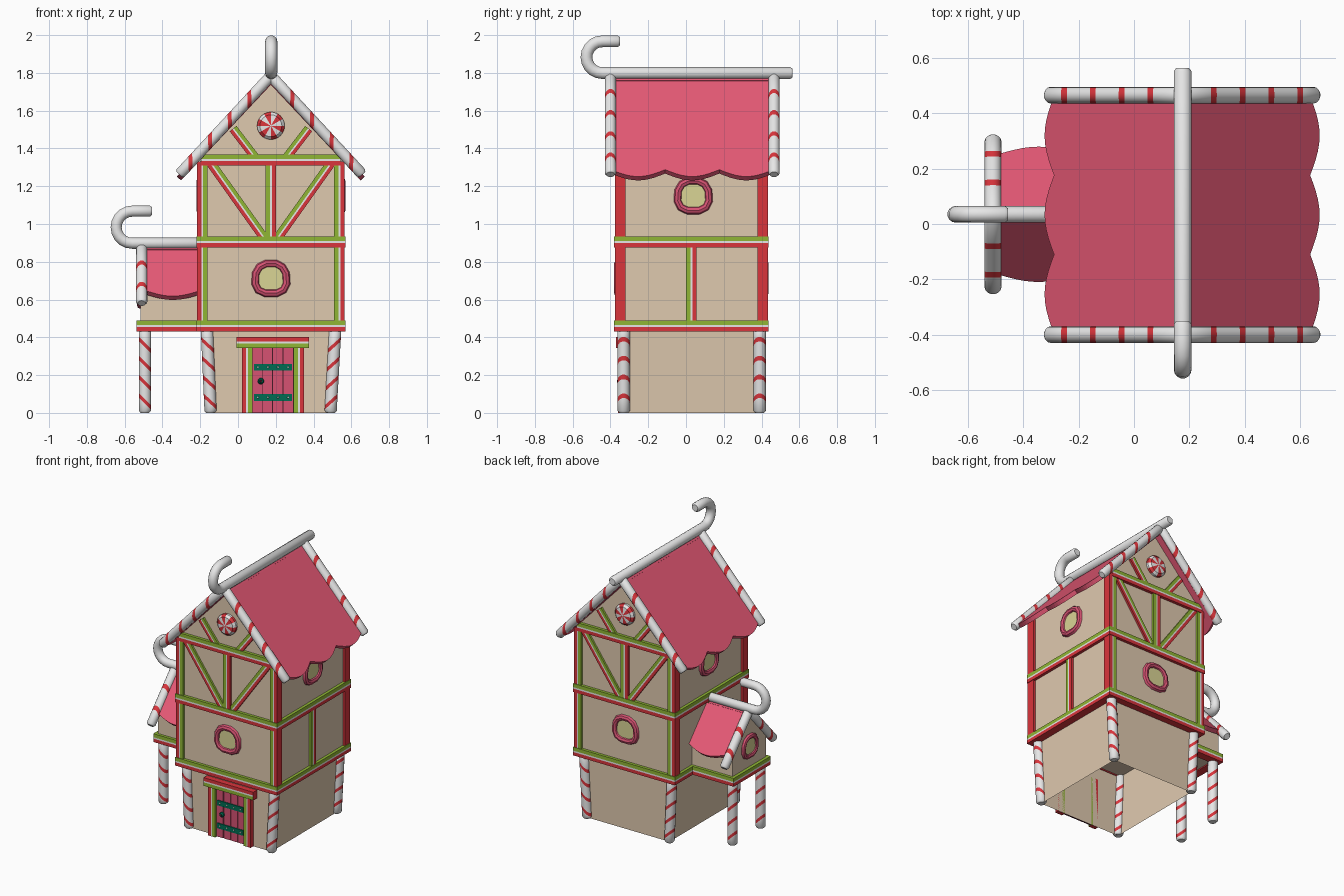
import bpy, bmesh, math
from mathutils import Vector as V, Matrix

if "Cube" in bpy.data.objects:
    bpy.data.objects.remove(bpy.data.objects["Cube"])

COLORS = {"tan wall": (.74, .585, .43), "sugar white": (.80, .80, .80), "candy red": (.70, .035, .045),
          "lime green": (.28, .47, .035), "roof pink": (.79, .10, .18), "trim pink": (.68, .085, .17),
          "pane yellow": (.70, .66, .30), "strap teal": (.0, .15, .085), "dark gap": (.06, .01, .02)}
MAT = {}
for n, c in COLORS.items():
    MAT[n] = bpy.data.materials.new(n)
    MAT[n].diffuse_color = (*c, 1)
CX, CY, HX, HY = .174, .0285, .394, .4085      # house centre and half sizes
I4 = Matrix.Identity(4)


def loft(name, secs, mats, fn=None, M=I4, closed=False, caps=True, smooth=False):
    """Skin equal point loops; fn(section, side) picks the material slot."""
    bm = bmesh.new()
    rows = [[bm.verts.new(M @ V(p)) for p in s] for s in secs]
    n, k = len(rows), len(rows[0])
    for i in range(n if closed else n - 1):
        a, b = rows[i], rows[(i + 1) % n]
        for j in range(k):
            f = bm.faces.new((a[j], a[(j + 1) % k], b[(j + 1) % k], b[j]))
            f.material_index = fn(i, j) if fn else 0
    if caps and not closed:
        bm.faces.new(rows[0])
        bm.faces.new(rows[-1])
    bmesh.ops.recalc_face_normals(bm, faces=bm.faces)
    me = bpy.data.meshes.new(name)
    bm.to_mesh(me)
    bm.free()
    for m in mats:
        me.materials.append(MAT[m])
    if smooth:
        me.polygons.foreach_set("use_smooth", [True] * len(me.polygons))
        me.set_sharp_from_angle(angle=math.radians(42))
    ob = bpy.data.objects.new(name, me)
    bpy.context.collection.objects.link(ob)
    return ob


def frame(n, origin):
    """Wall frame: local x = right seen from outside, y = up, z = outward."""
    n = V((*n, 0))
    r = V((0, 0, 1)).cross(n)
    return Matrix.Translation(V((*origin, 0))) @ Matrix((r, (0, 0, 1), n)).transposed().to_4x4()


def box(name, M, u0, u1, z0, z1, o0, o1, mat):
    return loft(name, [[(u0, z0, o), (u1, z0, o), (u1, z1, o), (u0, z1, o)] for o in (o0, o1)], [mat], M=M)


def beam(name, M, p0, p1, w=.055, o=0, depth=.055, mitre=False):
    """Candy beam with red, white and green strips; green lies left of p0->p1."""
    a, b = V((*p0, 0)), V((*p1, 0))
    d = (b - a).normalized()
    s = V((-d.y, d.x, 0))
    secs = []
    for p, inward in ((a, d), (b, -d)):
        q = inward * depth if mitre else V((0, 0, 0))
        outer = [p + s * w * t + V((0, 0, o)) for t in (-.5, -.1, .08, .5)]
        secs.append(outer + [v + q - V((0, 0, depth)) for v in reversed(outer)])
    slot = [0, 1, 2, 2, 2, 1, 0, 0]
    return loft(name, secs, ["candy red", "sugar white", "lime green"], lambda i, j: slot[j], M)


def tube(name, pts, r, N, mats, fn=None, M=I4, sides=14, closed=False, shear=None):
    """Round tube along a planar path; shear[i] tilts ring i along the path."""
    pts, N, n = [V(p) for p in pts], V(N), len(pts)
    secs = []
    for i, p in enumerate(pts):
        t = pts[(i + 1) % n] - pts[i - 1] if closed else pts[min(i + 1, n - 1)] - pts[max(i - 1, 0)]
        t.normalize()
        B = t.cross(N)
        rr = r * (.7 if not closed and i in (0, n - 1) else 1)
        k = shear[i] if shear else 0
        secs.append([p + rr * (math.cos(a) * N + math.sin(a) * (B + t * k))
                     for a in (2 * math.pi * q / sides for q in range(sides))])
    return loft(name, secs, mats, fn, M, closed, smooth=True)


def rod(name, p0, p1, r, N, first, pitch, tilt, w=.03):
    """Straight candy stick with slanted red bands."""
    p0, p1 = V(p0), V(p1)
    L = (p1 - p0).length
    s, c = [0, .012], first
    while c + w / 2 + r < L - .013:
        s += [c - w / 2, c + w / 2]
        c += pitch
    n = len(s)
    s += [L - .012, L]
    shear = [0, 0] + [tilt] * (n - 2) + [0, 0]
    return tube(name, [p0.lerp(p1, q / L) for q in s], r, N, ["sugar white", "candy red"],
                lambda i, j: int(2 <= i < n and i % 2 == 0), shear=shear)


def cane(name, P, start, bend, tip, z, R, r, N):
    """Ridge cane: straight run, half-circle crook, short return. P maps (s, z) to 3D."""
    pts = [(start, z), (start + (.012 if bend > start else -.012), z)]
    sg = 1 if bend > start else -1
    for i in range(11):
        a = math.pi * i / 10
        pts.append((bend + sg * R * math.sin(a), z + R - R * math.cos(a)))
    pts += [(tip + sg * .012, z + 2 * R), (tip, z + 2 * R)]
    return tube(name, [P(*p) for p in pts], r, N, ["sugar white"])


def disc(name, M, u, z, rings, mats, fn=None, sides=24):
    return loft(name, [[(u + r * math.cos(2 * math.pi * k / sides), z + r * math.sin(2 * math.pi * k / sides), o)
                        for k in range(sides)] for r, o in rings], mats, fn, M)


def window(name, M, u, z, s=1.0, o=-.02):
    """Rounded pane with an icing ring, a bit wider at the bottom."""
    path = []
    for k in range(12):
        a = 2 * math.pi * (k + .5) / 12
        c, q = math.cos(a), math.sin(a)
        sq = lambda t: math.copysign(abs(t) ** .8, t)
        path.append((u + s * .083 * sq(c) * (1 - .08 * q), z + s * .08 * sq(q), o))
    tube(name + "_ring", path, .021 * s, (0, 0, 1), ["trim pink"], M=M, sides=8, closed=True)
    loft(name + "_pane", [[(x, y, o + e) for x, y, _ in path] for e in (-.01, .006)], ["pane yellow"], M=M)


def roof(name, A, along, down, L, bulges, amp, th=.03):
    """Sloped slab with a scalloped eave."""
    A, along, down = V(A), V(along), V(down).normalized()
    nrm = along.cross(down).normalized()
    nrm *= th if nrm.z > 0 else -th
    secs, n = [], bulges * 10
    for i in range(n + 1):
        p = A + along * (i / n)
        e = p + down * (L + amp * abs(math.sin(math.pi * bulges * i / n)))
        secs.append([p, e, e - nrm, p - nrm])
    return loft(name, secs, ["roof pink"])


# Ground floor: tapered walls, open below, with four candy posts
loft("ground_floor_walls", [[(x0, -.33, z), (x1, -.33, z), (x1, .39, z), (x0, .39, z)]
                            for x0, x1, z in ((-.145, .49, 0), (-.165, .515, .445))], ["tan wall"], caps=False)
for x0, x1, tilt, sx in ((-.145, -.165, 1, "left"), (.49, .515, -1, "right")):
    for y, sy in ((-.33, "front"), (.39, "back")):
        rod(f"{sy}_{sx}_post", (x0, y, 0), (x1, y, .445), .033, (0, 1, 0), .06, .1, tilt, .024)

# Upper house body with gables
loft("upper_house_walls", [[(CX - .374, y, .44), (CX + .374, y, .44), (CX + .374, y, 1.342), (CX, y, 1.74),
                            (CX - .374, y, 1.342)] for y in (CY - HY + .02, CY + HY - .02)], ["tan wall"])

# Front and back: beams, braces, window and peppermint
for side, n in (("front", (0, -1)), ("back", (0, 1))):
    M = frame(n, (CX, CY + n[1] * HY))
    beam(side + "_base_beam", M, (-HX, .461), (HX, .461), .058, mitre=True)
    beam(side + "_middle_beam", M, (-HX, .905), (HX, .905), .06, mitre=True)
    beam(side + "_gable_beam", M, (-.369, 1.34), (.369, 1.34), .058)
    beam(side + "_left_corner", M, (-.363, 1.33), (-.363, .44), .055, -.004)
    beam(side + "_right_corner", M, (.363, .44), (.363, 1.33), .055, -.004)
    beam(side + "_centre_stud", M, (0, .92), (0, 1.33), .055, -.003)
    beam(side + "_left_brace", M, (-.32, 1.325), (-.035, .925), .048, -.007, .03)
    beam(side + "_right_brace", M, (.035, .925), (.32, 1.325), .048, -.007, .03)
    beam(side + "_left_gable_brace", M, (-.2, 1.505), (-.085, 1.355), .046, -.006, .03)
    beam(side + "_right_gable_brace", M, (.085, 1.355), (.2, 1.505), .046, -.006, .03)
    window(side + "_window", M, 0, .712)
    disc(side + "_peppermint", M, 0, 1.52, [(.073, -.03), (.073, -.005), (.058, .01), (.004, .016)],
         ["sugar white", "candy red"], lambda i, j: (j // 2) % 2)

# Right and left sides: beams, stud and window
for side, n in (("right", (1, 0)), ("left", (-1, 0))):
    M = frame(n, (CX + n[0] * HX, CY))
    beam(side + "_base_beam", M, (-HY, .461), (HY, .461), .058, mitre=True)
    beam(side + "_middle_beam", M, (-HY, .905), (HY, .905), .06, mitre=True)
    beam(side + "_stud", M, (0, .48), (0, .88), .055, -.003)
    window(side + "_window", M, .01 * n[0], 1.15)

# Main roof, striped bargeboards and ridge cane
for s, side in ((-1, "left"), (1, "right")):
    roof(side + "_roof", (CX, -.397, 1.78), (0, .86, 0), (s * .685, 0, -.728), .676, 3, .05)
    for y, end in ((-.4, "front"), (.466, "back")):
        rod(f"{end}_{side}_bargeboard", (CX, y, 1.785), (CX + s * .485, y, 1.262), .03, (0, 1, 0),
            .167, .153, -s)
cane("main_ridge_cane", lambda s, z: (CX + .002, s, z), .565, -.443, -.35, 1.799, .084, .032, (1, 0, 0))

# Side annex: walls, base beams, window, posts, roof and cane
AY = .035
loft("annex_walls", [[(x, AY - .185, .44), (x, AY + .185, .44), (x, AY + .185, .65), (x, AY, .85),
                      (x, AY - .185, .65)] for x in (-.515, -.19)], ["tan wall"])
M = frame((-1, 0), (-.537, AY))
beam("annex_end_beam", M, (-.205, .461), (.205, .461), .058, mitre=True)
window("annex_window", M, 0, .635, .85)
beam("annex_front_beam", frame((0, -1), (0, AY - .205)), (-.537, .461), (-.19, .461), .058, mitre=True)
beam("annex_back_beam", frame((0, 1), (0, AY + .205)), (.19, .461), (.537, .461), .058, mitre=True)
for s, side in ((-1, "front"), (1, "back")):
    rod(f"annex_{side}_post", (-.493, AY + s * .155, 0), (-.493, AY + s * .155, .445), .033, (0, 1, 0),
        .06, .1, 1, .024)
    roof(f"annex_{side}_roof", (-.495, AY, .885), (.3, 0, 0), (0, s * .676, -.737), .32, 1, .042)
    rod(f"annex_{side}_bargeboard", (-.51, AY, .878), (-.51, AY + s * .274, .58), .03, (1, 0, 0),
        .168, .153, s)
cane("annex_ridge_cane", lambda s, z: (s, AY, z), -.2, -.56, -.455, .898, .085, .03, (0, 1, 0))

# Door: frame, planks, straps, rivets and knob
M = frame((0, -1), (.185, -.33))
beam("door_left_jamb", M, (-.137, .35), (-.137, 0), .055, .03, .03)
beam("door_right_jamb", M, (.137, 0), (.137, .35), .055, .03, .03)
beam("door_lintel", M, (.192, .372), (-.192, .372), .057, .04, .04)
box("door_backing", M, -.11, .11, 0, .345, .001, .008, "dark gap")
for k in range(4):
    u = -.109 + k * .0548
    box(f"door_plank_{k + 1}", M, u, u + .0505, .002, .344, .002, .014, "trim pink")
for z, lab in ((.082, "lower"), (.242, "upper")):
    box(f"door_{lab}_strap", M, -.1, .1, z - .018, z + .018, .01, .021, "strap teal")
    for k in range(4):
        disc(f"door_{lab}_rivet_{k + 1}", M, -.08 + k * .0535, z, [(.006, .02), (.004, .025)], ["sugar white"], sides=8)
disc("door_knob", M, -.064, .168, [(.017, .012), (.017, .024), (.011, .032)], ["strap teal"], sides=12)
disc("door_knob_centre", M, -.064, .168, [(.008, .03), (.006, .035)], ["dark gap"], sides=10)

for m in bpy.data.materials:
    if m.users and not m.is_grease_pencil:
        m.use_nodes = True
        m.node_tree.nodes["Principled BSDF"].inputs["Base Color"].default_value = m.diffuse_color
